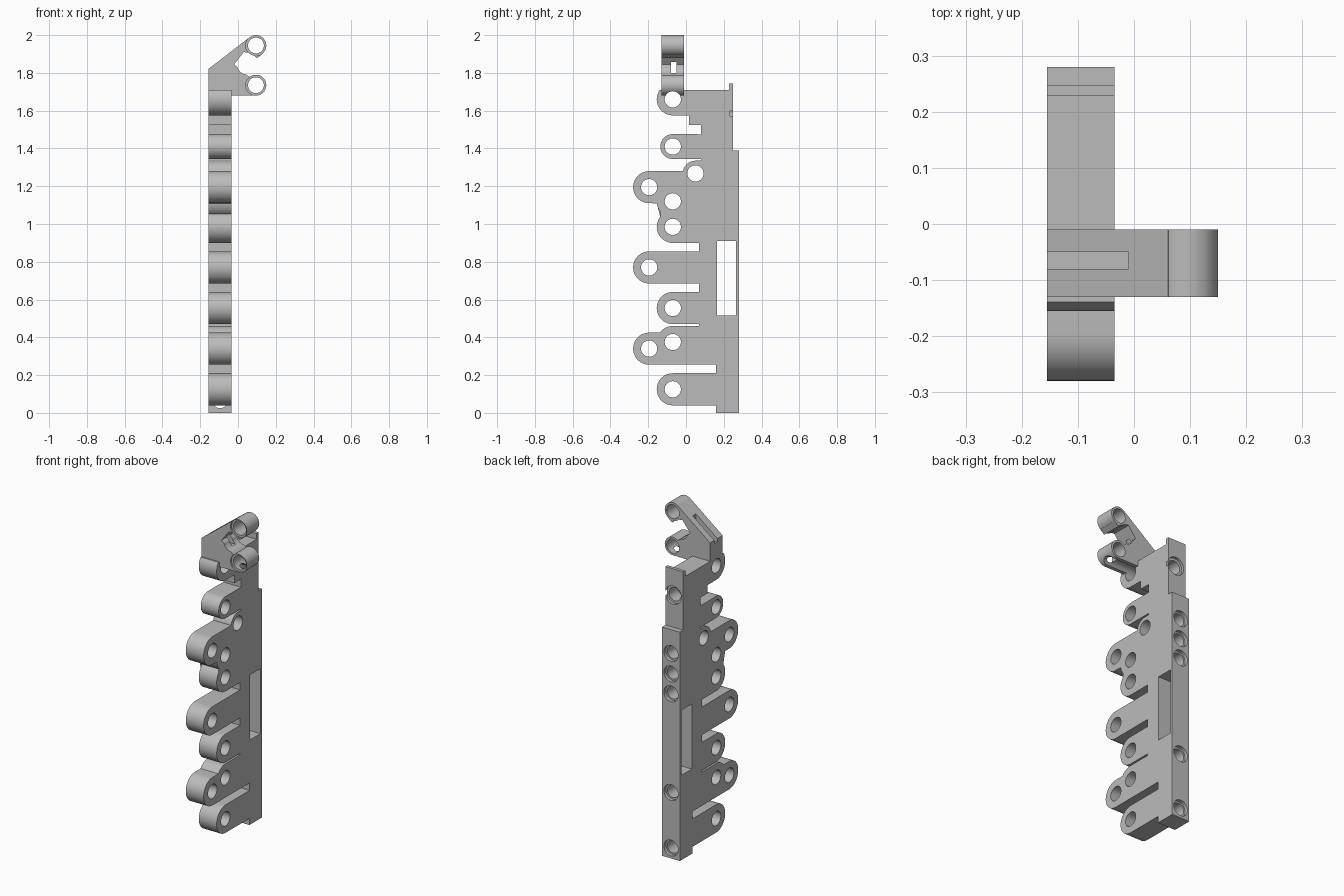
import bpy, bmesh, math
from mathutils import Vector

if "Cube" in bpy.data.objects:
    bpy.data.objects.remove(bpy.data.objects["Cube"])

X0, X1 = -0.155, -0.035          # thickness of the main plate
XM = (X0 + X1) / 2

grey = bpy.data.materials.new("light_grey")
grey.diffuse_color = (0.5, 0.5, 0.5, 1)
grey.use_nodes = True
grey.node_tree.nodes["Principled BSDF"].inputs["Base Color"].default_value = grey.diffuse_color


def arc(cu, cv, r, a0, a1, n=20):
    return [(cu + r * math.cos(math.radians(a0 + (a1 - a0) * i / n)),
             cv + r * math.sin(math.radians(a0 + (a1 - a0) * i / n))) for i in range(n + 1)]


def prism(name, outline, axis, lo, hi):
    """Extrude a closed (u, z) outline along the x or y axis."""
    bm = bmesh.new()
    put = (lambda u, z: (lo, u, z)) if axis == 'x' else (lambda u, z: (u, lo, z))
    face = bm.faces.new([bm.verts.new(put(u, z)) for u, z in outline])
    ext = bmesh.ops.extrude_face_region(bm, geom=[face])
    step = Vector((hi - lo, 0, 0)) if axis == 'x' else Vector((0, hi - lo, 0))
    bmesh.ops.translate(bm, vec=step,
                        verts=[g for g in ext['geom'] if isinstance(g, bmesh.types.BMVert)])
    bmesh.ops.recalc_face_normals(bm, faces=bm.faces)
    mesh = bpy.data.meshes.new(name)
    bm.to_mesh(mesh)
    bm.free()
    mesh.materials.append(grey)
    ob = bpy.data.objects.new(name, mesh)
    bpy.context.collection.objects.link(ob)
    return ob


def circle(u, z, r):
    return arc(u, z, r, 0, 360 * 31 / 32, 31)


def rect(u0, u1, z0, z1):
    return [(u0, z0), (u1, z0), (u1, z1), (u0, z1)]


def combine(ob, outline, axis, lo, hi, mode='DIFFERENCE'):
    """Cut or add one extruded shape and apply it."""
    tool = prism("cutter", outline, axis, lo, hi)
    tool.hide_render = True
    mod = ob.modifiers.new("bool", 'BOOLEAN')
    mod.operation, mod.solver, mod.object = mode, 'EXACT', tool
    bpy.context.view_layer.objects.active = ob
    bpy.ops.object.modifier_apply(modifier=mod.name)
    bpy.data.objects.remove(tool)


def smooth(ob):
    bpy.ops.object.select_all(action='DESELECT')
    ob.select_set(True)
    bpy.context.view_layer.objects.active = ob
    bpy.ops.object.shade_smooth_by_angle(angle=math.radians(25))


# Main plate: straight back edge, rounded fingers towards the front
R = 0.085
profile = [(.16, 0), (.28, 0), (.28, 1.39), (.248, 1.39), (.248, 1.745), (.228, 1.745), (.228, 1.71)]
profile += arc(-.07, 1.66, R, 144, 270)
profile += [(.015, 1.575), (.015, 1.525), (.08, 1.525), (.08, 1.475)]
profile += arc(-.07, 1.41, .066, 90, 270)
profile += [(.08, 1.344), (.08, 1.335)]
profile += arc(.05, 1.268, .067, 90, 170)
profile += arc(-.195, 1.195, R, 90, 270)
profile += arc(-.07, 1.12, R, 187, 232.6)
profile += arc(-.07, .985, R, 127.4, 270)
profile += [(.07, .9), (.07, .855)]
profile += arc(-.195, .77, R, 90, 270)
profile += [(.07, .685), (.07, .64)]
profile += arc(-.07, .555, R, 90, 270)
profile += [(.07, .47), (.07, .46)]
profile += arc(-.07, .375, R, 90, 144)
profile += arc(-.195, .34, R, 90, 270)
profile += [(.16, .255), (.16, .21)]
profile += arc(-.07, .125, R, 90, 270)
profile += [(.16, .04)]
plate = prism("finger_plate", profile, 'x', X0, X1)

# Finger holes and window through the thickness
for y, z in [(-.07, .125), (-.195, .34), (-.07, .375), (-.07, .555), (-.195, .77), (-.07, .985),
             (-.07, 1.12), (-.195, 1.195), (.05, 1.268), (-.07, 1.41), (-.07, 1.66)]:
    combine(plate, circle(y, z, .043), 'x', -.3, .1)
combine(plate, rect(.165, .265, .515, .91), 'x', -.3, .1)

# Counterbored screw holes in the back edge
for z in (.063, .40, 1.0, 1.12, 1.245):
    combine(plate, circle(XM, z, .048), 'y', .26, .4)
    combine(plate, circle(XM, z, .038), 'y', .15, .27)
combine(plate, circle(-.088, 1.585, .055), 'y', .232, .4)
combine(plate, circle(-.088, 1.585, .04), 'y', .15, .24)
smooth(plate)

# Top bracket: sloped arm with two bosses and a round notch between them
Y0, Y1 = -.13, -.01
BX, BR = .095, .055
bosses = (1.735, 1.945)
arm = [(X0, 1.68), (BX, 1.68), (BX, 1.735), (.06, 1.78), (.03, 1.80), (-.02, 1.845),
       (.03, 1.91), (.075, 1.905), (.10, 1.878), (.13, 1.90), (BX, 1.945), (.061, 1.988), (X0, 1.822)]
bracket = prism("top_bracket", arm, 'y', Y0, Y1)
for z in bosses:
    combine(bracket, circle(BX, z, BR), 'y', Y0, Y1, 'UNION')
combine(bracket, circle(.05, 1.845, .055), 'y', -.3, .2)
for z in bosses:
    combine(bracket, circle(BX, z, .042), 'y', -.3, .2)
    combine(bracket, circle(BX, z, .0545), 'y', -.3, -.12)   # recessed front seat
# Narrow groove along the slope, opening into the notch
combine(bracket, rect(-.3, -.01, 1.80, 2.1), 'y', -.08, -.05)
combine(bracket, rect(-.02, .03, 1.80, 1.845), 'y', -.08, -.05)
# Top finger hole carries on under the bracket
combine(bracket, circle(-.07, 1.66, .043), 'x', -.3, .3)
smooth(bracket)
